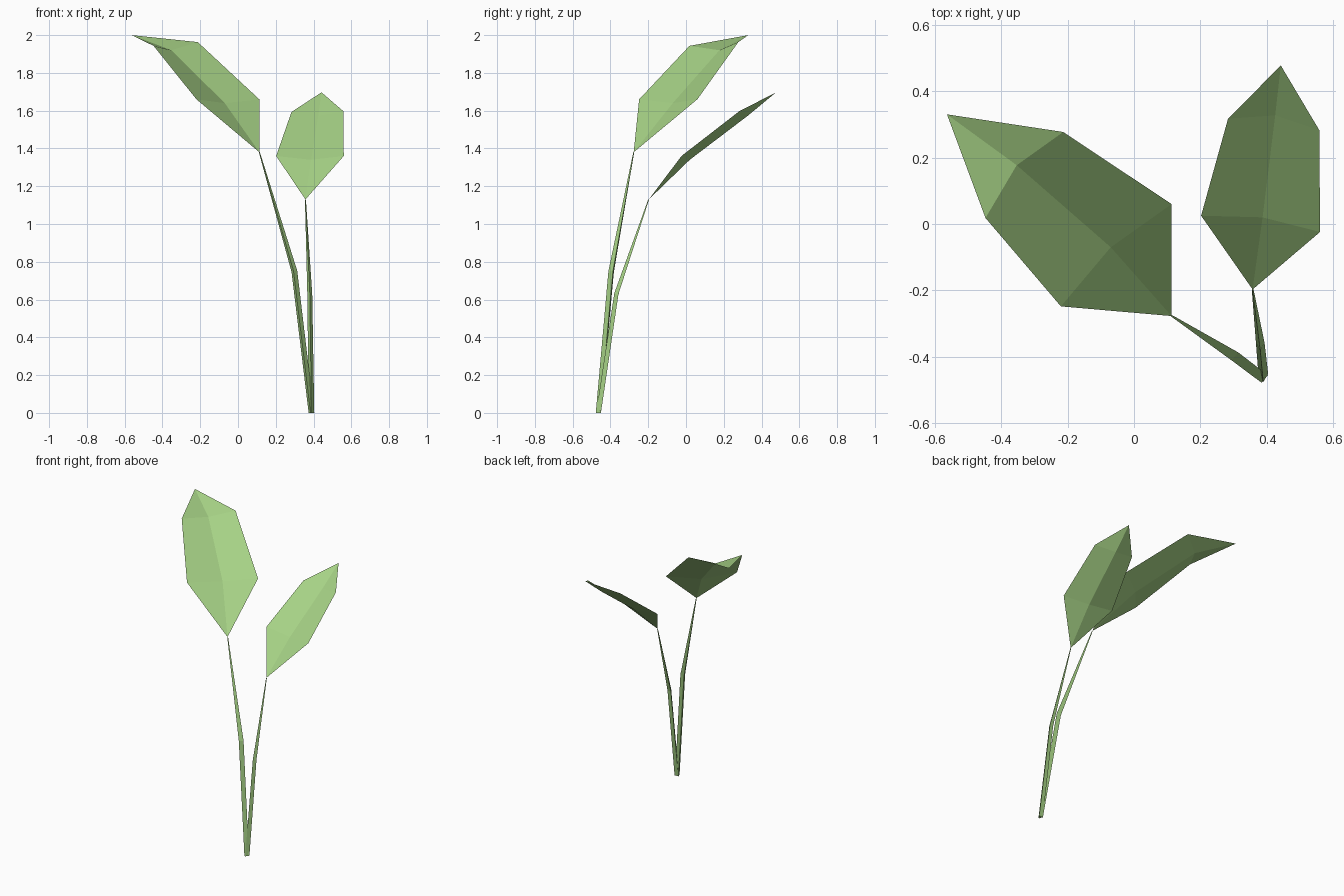
import bpy, math
from mathutils import Vector

if "Cube" in bpy.data.objects:
    bpy.data.objects.remove(bpy.data.objects["Cube"])

green = bpy.data.materials.new("leaf green")
green.diffuse_color = (0.38, 0.64, 0.235, 1)
green.use_nodes = True
green.node_tree.nodes["Principled BSDF"].inputs["Base Color"].default_value = green.diffuse_color


def add_mesh(name, verts, faces):
    me = bpy.data.meshes.new(name)
    me.from_pydata(verts, [], faces)
    me.materials.append(green)
    me.update()
    ob = bpy.data.objects.new(name, me)
    bpy.context.collection.objects.link(ob)
    return ob


def leaf(name, base, rows, tip):
    """Folded blade: base point, rows of (left, midrib, right), tip."""
    verts = [base] + [p for row in rows for p in row] + [tip]
    last = len(verts) - 1
    faces = [(0, 2, 1), (0, 3, 2)]
    for i in range(len(rows) - 1):
        a = 1 + 3 * i
        for k in (a, a + 1):
            faces.append((k, k + 1, k + 4, k + 3))
    e = last - 3
    faces += [(e, e + 1, last), (e + 1, e + 2, last)]
    return add_mesh(name, verts, faces)


def stem(name, path, radii, turn):
    """Three-sided stalk that tapers along a bent path."""
    pts = [Vector(p) for p in path]
    verts, faces = [], []
    for i, (p, r) in enumerate(zip(pts, radii)):
        d = (pts[min(i + 1, len(pts) - 1)] - pts[max(i - 1, 0)]).normalized()
        if i == 0:
            d = Vector((0, 0, 1))
        u = (Vector((1, 0, 0)) - d * d.x).normalized()
        v = d.cross(u)
        for k in range(3):
            a = math.radians(turn + 120 * k)
            verts.append(p + r * (u * math.cos(a) + v * math.sin(a)))
    for i in range(len(pts) - 1):
        for k in range(3):
            n = (k + 1) % 3
            faces.append((3 * i + k, 3 * i + n, 3 * i + 3 + n, 3 * i + 3 + k))
    n = len(verts)
    faces += [(2, 1, 0), (n - 3, n - 2, n - 1)]
    return add_mesh(name, verts, faces)


# Large leaf and its stalk
leaf("large_leaf", (0.113, -0.277, 1.38),
     [((-0.22, -0.248, 1.66), (-0.07, -0.07, 1.64), (0.113, 0.06, 1.66)),
      ((-0.447, 0.018, 1.943), (-0.353, 0.177, 1.92), (-0.213, 0.277, 1.963))],
     (-0.563, 0.33, 2.0))
stem("large_leaf_stem",
     [(0.387, -0.461, 0), (0.297, -0.393, 0.75), (0.113, -0.276, 1.38)],
     [0.017, 0.018, 0.003], 260)

# Small leaf and its stalk
leaf("small_leaf", (0.357, -0.197, 1.13),
     [((0.202, 0.025, 1.36), (0.387, 0.02, 1.34), (0.56, -0.024, 1.36)),
      ((0.283, 0.317, 1.593), (0.425, 0.327, 1.573), (0.558, 0.282, 1.597))],
     (0.442, 0.477, 1.697))
stem("small_leaf_stem",
     [(0.389, -0.459, 0), (0.38, -0.365, 0.63), (0.357, -0.197, 1.13)],
     [0.017, 0.015, 0.003], 30)
